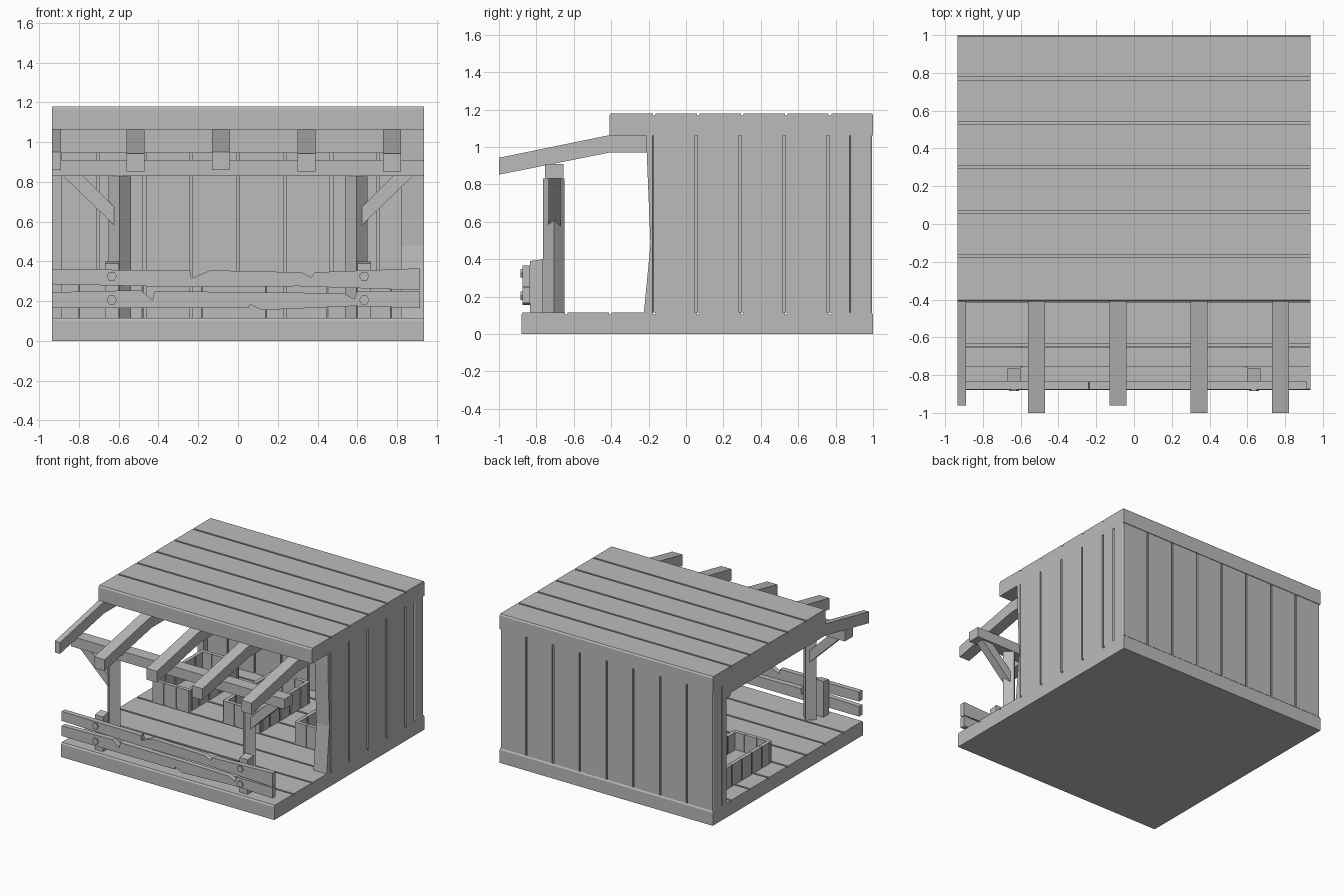
import bpy, bmesh, math
from mathutils import Vector

cube = bpy.data.objects.get("Cube")
if cube:
    bpy.data.objects.remove(cube, do_unlink=True)

wood = bpy.data.materials.new("grey_wood")
wood.use_nodes = True
GREY = (0.5, 0.5, 0.5, 1)
wood.diffuse_color = GREY
wood.node_tree.nodes["Principled BSDF"].inputs["Base Color"].default_value = GREY

# Maps profile coordinates (u, v) and depth w to world axes
AXES = {
    "x": lambda u, v, w: (w, u, v),
    "y": lambda u, v, w: (u, w, v),
    "z": lambda u, v, w: (u, v, w),
}


def prism(name, outline, axis, lo, hi):
    """Extrude a 2D outline along an axis from lo to hi."""
    place = AXES[axis]
    bm = bmesh.new()
    face = bm.faces.new([bm.verts.new(place(u, v, lo)) for u, v in outline])
    side = bmesh.ops.extrude_face_region(bm, geom=[face])
    moved = [g for g in side["geom"] if isinstance(g, bmesh.types.BMVert)]
    bmesh.ops.translate(bm, verts=moved, vec=Vector(place(0, 0, hi - lo)))
    bmesh.ops.recalc_face_normals(bm, faces=bm.faces)
    mesh = bpy.data.meshes.new(name)
    bm.to_mesh(mesh)
    bm.free()
    mesh.materials.append(wood)
    obj = bpy.data.objects.new(name, mesh)
    bpy.context.collection.objects.link(obj)
    return obj


def box(name, x, y, z):
    return prism(name, [(x[0], y[0]), (x[1], y[0]), (x[1], y[1]), (x[0], y[1])], "z", *z)


def planked(a, b, low, high, cuts, both=True, depth=0.012, half=0.007):
    """Outline of a slab with a plank groove at every cut."""
    def edge(level, inward):
        pts = [(a, level + inward), (a + half, level)]
        for c in cuts:
            pts += [(c - half, level), (c - half, level + inward),
                    (c + half, level + inward), (c + half, level)]
        return pts + [(b - half, level), (b, level + inward)]
    bottom = edge(low, depth) if both else [(a, low), (b, low)]
    return bottom + edge(high, -depth)[::-1]


W = 0.935
STEP = 0.235
FLOOR, EAVE, TOP = 0.115, 1.06, 1.18

# Floor and roof, planked across the width
prism("floor", planked(-0.88, 1, 0, FLOOR, [-0.64 + STEP * i for i in range(7)], False), "x", -W, W)
prism("roof", planked(-0.41, 1, EAVE, TOP, [-0.17 + STEP * i for i in range(5)], False), "x", -W, W)

# Back wall with upright planks
prism("back_wall", planked(-W, W, 0.88, 0.995, [STEP * i for i in range(-3, 4)]), "z", FLOOR, EAVE)

# Side wall with a broken front plank
prism("side_wall", [(v, u) for u, v in planked(-0.18, 0.88, 0.82, W, [0.055 + STEP * i for i in range(4)])],
      "z", FLOOR, EAVE)
prism("side_wall_broken_plank", [(-0.18, FLOOR), (-0.225, FLOOR), (-0.19, 0.48),
                                 (-0.21, 0.97), (-0.21, EAVE), (-0.18, EAVE)], "x", 0.82, W)

# Remnant post on the open side, and the ledger under the roof
box("corner_post", (-W, -0.885), (0.83, 0.88), (FLOOR, EAVE))
box("back_ledger", (-W, 0.82), (0.78, 0.88), (0.945, EAVE))

# Rafters: flat under the roof, sloping over the porch
rafters = [(-W, -0.89, -0.96), (-0.56, -0.47, -1), (-0.13, -0.04, -0.96), (0.3, 0.39, -1), (0.73, 0.82, -1)]
for i, (x0, x1, tip) in enumerate(rafters):
    drop = (-0.41 - tip) * 0.2
    prism(f"rafter_{i + 1}", [(0.88, EAVE), (-0.41, EAVE + 0.003), (tip, EAVE - drop), (tip, 0.97 - drop),
                              (-0.41, 0.97), (0.88, 0.97)], "x", x0, x1)

# Porch beam, turned posts, knee braces and fence stubs
box("porch_beam", (-W, W), (-0.755, -0.655), (0.83, 0.91))
for side, s in (("right", -1), ("left", 1)):
    r = 0.057
    cx, cy = s * 0.595, -0.707
    prism(f"{side}_post", [(cx - r, cy), (cx, cy - r), (cx + r, cy), (cx, cy + r)], "z", FLOOR, 0.83)
    prism(f"{side}_brace", [(s * x, z) for x, z in ((0.6, 0.56), (0.88, 0.83), (0.78, 0.83), (0.6, 0.65))],
          "y", -0.735, -0.67)
    prism(f"{side}_fence_stub", [(-0.835, FLOOR), (-0.765, FLOOR), (-0.765, 0.4), (-0.835, 0.39)],
          "x", s * 0.635 - 0.035, s * 0.635 + 0.035)
    for level, z in (("upper", 0.325), ("lower", 0.205)):
        hexagon = [(s * 0.635 + 0.026 * math.cos(math.radians(a)), z + 0.026 * math.sin(math.radians(a)))
                   for a in range(0, 360, 60)]
        prism(f"{side}_{level}_bolt", hexagon, "y", -0.885, -0.86)

# Splintered fence rails
prism("upper_rail", [(-W, 0.36), (-0.24, 0.355), (-0.235, 0.315), (-0.14, 0.355), (0.32, 0.345), (0.37, 0.32),
                     (0.385, 0.345), (0.915, 0.365), (0.915, 0.255), (0.3, 0.275), (-0.24, 0.27), (-W, 0.285)],
      "y", -0.875, -0.835)
prism("lower_rail", [(-W, 0.245), (-0.49, 0.255), (-0.43, 0.205), (-0.42, 0.25), (0.53, 0.24), (0.585, 0.21),
                     (0.6, 0.25), (0.915, 0.25), (0.915, 0.165), (0.58, 0.175), (0.12, 0.155), (0.06, 0.185),
                     (0.055, 0.165), (-W, 0.165)], "y", -0.875, -0.835)

# Open crates with plank-grooved sides
for i, cx in enumerate((-0.64, -0.02, 0.61)):
    x0, x1, y0, y1, t = cx - 0.165, cx + 0.165, 0.07, 0.7, 0.03
    top = 0.285
    for end, y in (("front", y0), ("back", y1 - t)):
        prism(f"crate_{i + 1}_{end}", planked(x0, x1, y, y + t, [cx - 0.055, cx + 0.055], depth=0.006),
              "z", FLOOR, top)
    for side, x in (("right", x0), ("left", x1 - t)):
        cuts = [y0 + 0.126 * k for k in range(1, 5)]
        prism(f"crate_{i + 1}_{side}", [(v, u) for u, v in planked(y0 + t, y1 - t, x, x + t, cuts, depth=0.006)],
              "z", FLOOR, top)
    box(f"crate_{i + 1}_base", (x0 + t, x1 - t), (y0 + t, y1 - t), (FLOOR, FLOOR + 0.03))
